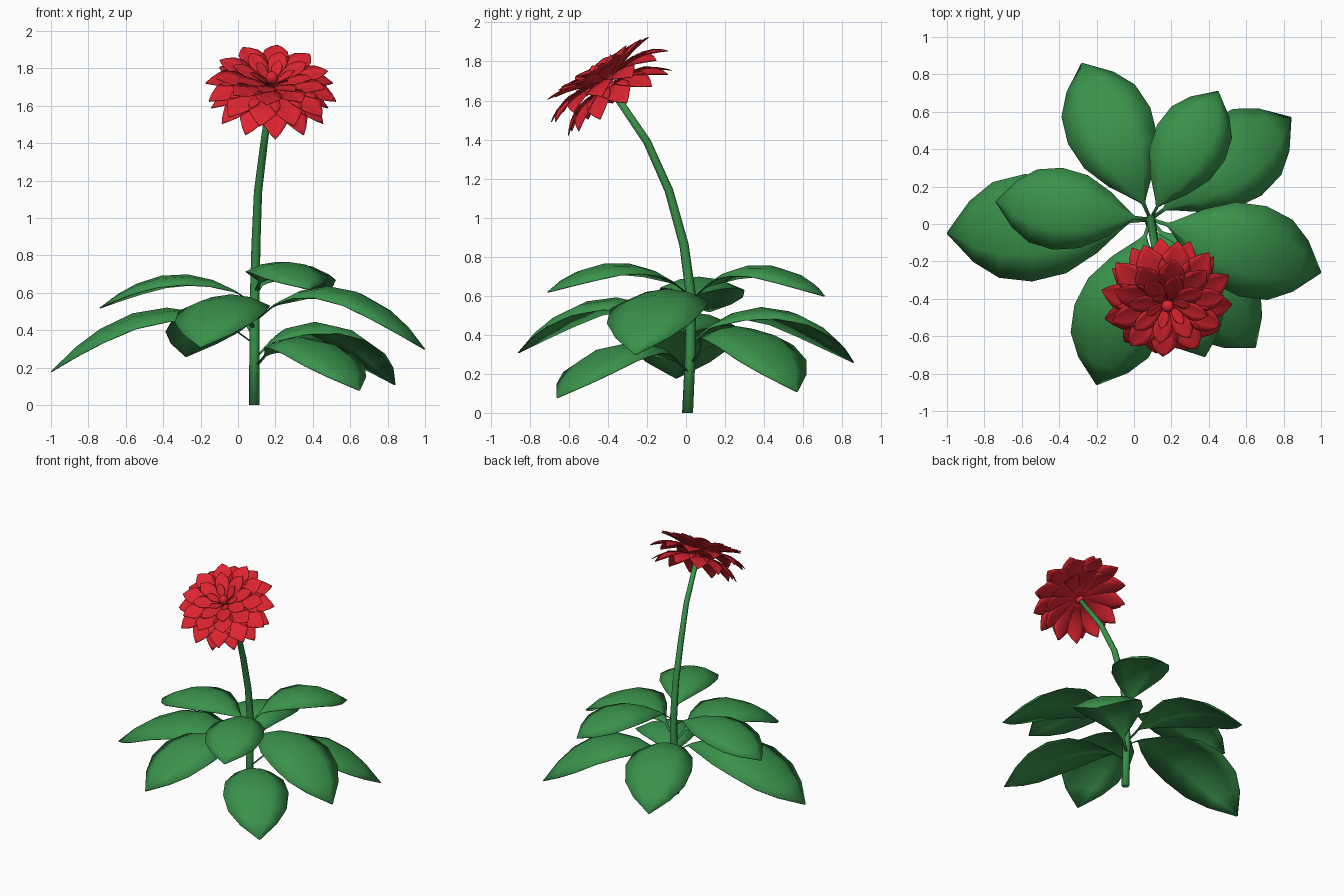
import bpy, math
from mathutils import Vector, Matrix

if "Cube" in bpy.data.objects:
    bpy.data.objects.remove(bpy.data.objects["Cube"])


def material(name, rgb):
    m = bpy.data.materials.new(name)
    m.diffuse_color = (*rgb, 1)
    m.use_nodes = True
    m.node_tree.nodes["Principled BSDF"].inputs["Base Color"].default_value = m.diffuse_color
    return m


GREEN = material("leaf green", (0.042, 0.29, 0.072))
RED = material("petal red", (0.72, 0.018, 0.03))


def add_object(name, verts, faces, mat, thickness=0):
    me = bpy.data.meshes.new(name)
    me.from_pydata(verts, [], faces)
    me.materials.append(mat)
    me.shade_smooth()
    ob = bpy.data.objects.new(name, me)
    bpy.context.collection.objects.link(ob)
    if thickness:
        mod = ob.modifiers.new("thickness", 'SOLIDIFY')
        mod.thickness = thickness
    return ob


def blade(verts, faces, frame, outline, length, base, mid, tip, sag, start=0.0):
    """Arched blade along local x: outline is (t, half width), edges sag by a factor."""
    first = len(verts)
    side = (-1, -0.5, 0, 0.5, 1)
    bulge = 4 * (mid - (base + tip) / 2)
    for t, w in outline:
        h = base * (1 - t) + tip * t + bulge * t * (1 - t)
        for s in side:
            verts.append(frame @ Vector((start + t * (length - start), s * w * length,
                                         h - sag * s * s * w * length)))
    n = len(side)
    for i in range(len(outline) - 1):
        for j in range(n - 1):
            a = first + i * n + j
            faces.append((a, a + n, a + n + 1, a + 1))


# Stem: tapered eight-sided tube along a bent path
path = [(0.086, 0.008, 0, 0.028), (0.088, 0.022, 0.3, 0.027), (0.09, 0.025, 0.6, 0.026),
        (0.096, -0.01, 0.86, 0.024), (0.107, -0.088, 1.14, 0.022),
        (0.138, -0.2, 1.39, 0.02), (0.175, -0.387, 1.665, 0.018)]
verts, faces, SIDES = [], [], 8
for i, p in enumerate(path):
    before, after = Vector(path[max(i - 1, 0)][:3]), Vector(path[min(i + 1, len(path) - 1)][:3])
    direction = (after - before).normalized() if i else Vector((0, 0, 1))
    v = direction.cross(Vector((1, 0, 0))).normalized()
    u = v.cross(direction)
    for k in range(SIDES):
        a = math.tau * k / SIDES
        verts.append(Vector(p[:3]) + p[3] * (u * math.cos(a) + v * math.sin(a)))
for i in range(len(path) - 1):
    for k in range(SIDES):
        a, b = i * SIDES + k, i * SIDES + (k + 1) % SIDES
        faces.append((a, b, b + SIDES, a + SIDES))
faces.append(tuple(reversed(range(SIDES))))
faces.append(tuple(range(len(verts) - SIDES, len(verts))))
add_object("stem", verts, faces, GREEN)

# Leaves: tip x, tip y, heights at base, middle and tip
LEAF = [(0, 0.01), (0.1, 0.011), (0.13, 0.03), (0.27, 0.145), (0.43, 0.235),
        (0.6, 0.264), (0.76, 0.235), (0.88, 0.15), (1, 0.004)]
leaves = {
    "low_leaf_front": (0.65, -0.66, 0.20, 0.36, 0.08),
    "low_leaf_back": (0.84, 0.57, 0.25, 0.44, 0.11),
    "low_leaf_left": (-1.0, -0.05, 0.33, 0.515, 0.18),
    "mid_leaf_back": (-0.28, 0.86, 0.36, 0.54, 0.26),
    "mid_leaf_front": (-0.2, -0.86, 0.40, 0.59, 0.31),
    "mid_leaf_right": (1.0, -0.26, 0.45, 0.63, 0.30),
    "top_leaf_left": (-0.74, 0.12, 0.54, 0.70, 0.52),
    "top_leaf_back": (0.45, 0.71, 0.58, 0.76, 0.60),
    "top_leaf_front": (0.38, -0.71, 0.60, 0.77, 0.62),
}
for name, (x, y, base, mid, tip) in leaves.items():
    dx, dy = x - 0.088, y - 0.025
    frame = Matrix.Translation((0.088, 0.025, 0)) @ Matrix.Rotation(math.atan2(dy, dx), 4, 'Z')
    verts, faces = [], []
    blade(verts, faces, frame, LEAF, math.hypot(dx, dy), base, mid, tip, 0.28)
    add_object(name, verts, faces, GREEN, 0.005)

# Flower head: rings of petals around a forward-tilted axis
axis = Vector((0.06, -0.53, 0.85)).normalized()
head = Matrix.Translation((0.175, -0.387, 1.665)) @ axis.to_track_quat('Z', 'Y').to_matrix().to_4x4()
PETAL = [(0, 0.03), (0.2, 0.09), (0.42, 0.19), (0.62, 0.245), (0.8, 0.2), (0.92, 0.1), (1, 0.005)]
# count, length, heights at base, middle and tip, turn in steps
rings = {
    "outer_petals": (12, 0.315, 0.0, 0.0, -0.09, 0.0),
    "wide_petals": (12, 0.355, 0.02, 0.06, 0.01, 0.5),
    "middle_petals": (10, 0.305, 0.03, 0.09, 0.12, 0.2),
    "inner_petals": (8, 0.215, 0.05, 0.10, 0.135, 0.6),
    "centre_petals": (6, 0.12, 0.06, 0.10, 0.14, 0.1),
}
for name, (count, length, base, mid, tip, turn) in rings.items():
    verts, faces = [], []
    for k in range(count):
        spin = Matrix.Rotation(math.tau * (k + turn) / count, 4, 'Z')
        blade(verts, faces, head @ spin, PETAL, length, base, mid, tip, -0.15, 0.01)
    add_object(name, verts, faces, RED, 0.004)

# Flower base and centre bud
for name, height, radius in (("flower_base", 0.005, 0.034), ("centre_bud", 0.10, 0.034)):
    bpy.ops.mesh.primitive_uv_sphere_add(segments=12, ring_count=8, radius=radius,
                                         location=head @ Vector((0, 0, height)))
    ob = bpy.context.object
    ob.name = name
    ob.data.materials.append(RED)
    bpy.ops.object.shade_smooth()
